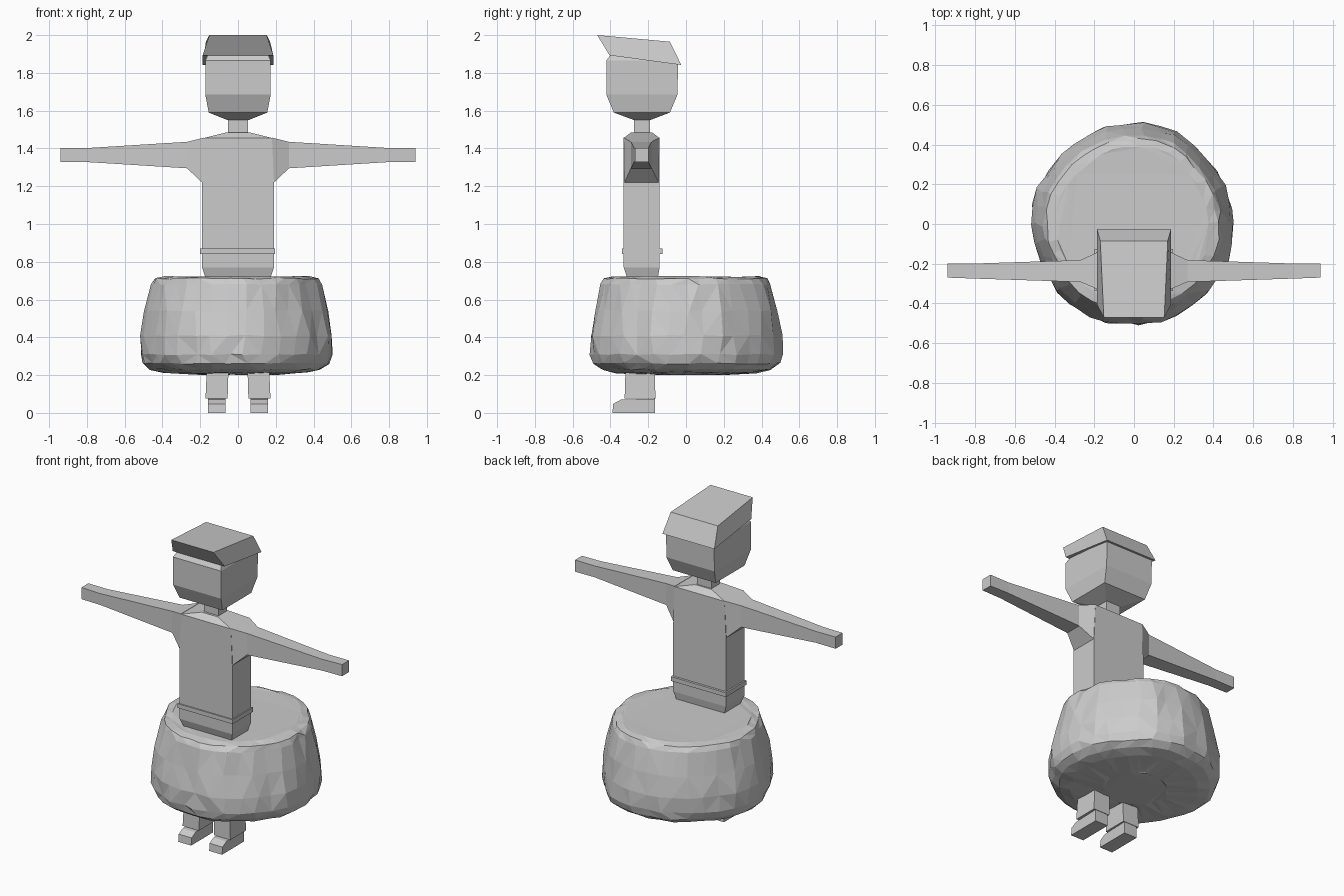
import bpy, bmesh, math, random
from mathutils import Vector

random.seed(4)
if "Cube" in bpy.data.objects:
    bpy.data.objects.remove(bpy.data.objects["Cube"])

grey = bpy.data.materials.new("plain_grey")
grey.use_nodes = True
grey.diffuse_color = (0.6, 0.6, 0.6, 1)
grey.node_tree.nodes["Principled BSDF"].inputs["Base Color"].default_value = (0.6, 0.6, 0.6, 1)


def loft(name, rings):
    """Skin a list of equal-length point rings and cap both ends."""
    bm = bmesh.new()
    rows = [[bm.verts.new(p) for p in ring] for ring in rings]
    for a, b in zip(rows, rows[1:]):
        for i in range(len(a)):
            j = (i + 1) % len(a)
            bm.faces.new((a[i], a[j], b[j], b[i]))
    bm.faces.new(rows[0])
    bm.faces.new(rows[-1])
    bmesh.ops.recalc_face_normals(bm, faces=bm.faces)
    mesh = bpy.data.meshes.new(name)
    bm.to_mesh(mesh)
    bm.free()
    mesh.materials.append(grey)
    obj = bpy.data.objects.new(name, mesh)
    bpy.context.collection.objects.link(obj)
    return obj


def level(z, x0, x1, y0, y1):
    """Horizontal rectangle at height z."""
    return [(x0, y0, z), (x1, y0, z), (x1, y1, z), (x0, y1, z)]


def upright(x, y0, y1, z0, z1):
    """Rectangle facing sideways at position x."""
    return [(x, y0, z0), (x, y1, z0), (x, y1, z1), (x, y0, z1)]


# Torso with sloped shoulders, neck and narrowed hips
loft("torso", [
    level(0.62, -0.10, 0.10, -0.28, -0.18),
    level(0.71, -0.17, 0.17, -0.31, -0.15),
    level(0.77, -0.19, 0.19, -0.33, -0.14),
    level(1.22, -0.19, 0.19, -0.33, -0.14),
    level(1.455, -0.18, 0.18, -0.33, -0.14),
    level(1.485, -0.06, 0.06, -0.29, -0.18)])
loft("neck", [level(z, -0.052, 0.052, -0.275, -0.19) for z in (1.47, 1.56)])
loft("belt", [level(z, -0.2, 0.197, -0.338, -0.125) for z in (0.842, 0.87)])

# Head, with a sloped brow under the cap
loft("head", [
    level(1.55, -0.055, 0.055, -0.275, -0.19),
    level(1.59, -0.155, 0.155, -0.382, -0.085),
    level(1.685, -0.173, 0.173, -0.422, -0.045),
    level(1.865, -0.173, 0.173, -0.422, -0.042),
    level(1.895, -0.16, 0.16, -0.40, -0.08)])

# Slanted cap leaning forward
cap_bottom = [(-0.187, -0.405, 1.893), (0.187, -0.405, 1.893),
              (0.187, -0.025, 1.842), (-0.187, -0.025, 1.842)]
cap_top = [(-0.152, -0.47, 2.0), (0.152, -0.47, 2.0),
           (0.17, -0.085, 1.965), (-0.17, -0.085, 1.965)]
loft("cap", [cap_bottom, cap_top])

# Arms, legs and feet, mirrored
for side, s in (("left", 1), ("right", -1)):
    loft(side + "_arm", [
        upright(s * 0.18, -0.33, -0.14, 1.21, 1.457),
        upright(s * 0.27, -0.292, -0.182, 1.295, 1.435),
        upright(s * 0.80, -0.275, -0.199, 1.328, 1.402),
        upright(s * 0.94, -0.27, -0.199, 1.327, 1.403)])
    loft(side + "_leg", [
        level(0.075, s * 0.055, s * 0.172, -0.325, -0.162),
        level(0.24, s * 0.05, s * 0.165, -0.32, -0.165)])
    shoe = [(-0.39, 0), (-0.165, 0), (-0.165, 0.075), (-0.345, 0.07), (-0.385, 0.048)]
    loft(side + "_foot", [[(s * x, y, z) for y, z in shoe] for x in (0.065, 0.158)])

# Irregular puffy skirt: a bulging drum with creased sides and ragged rim
profile = [(0.2, 0.203), (0.38, 0.213), (0.45, 0.23), (0.49, 0.262), (0.506, 0.31),
           (0.506, 0.41), (0.483, 0.54), (0.448, 0.68), (0.43, 0.712), (0.39, 0.721)]
count = 34
waves = [random.uniform(-0.008, 0.008) for _ in range(count)]
rings = []
for radius, z in profile:
    ring = []
    for i in range(count):
        a = (i + random.uniform(-0.2, 0.2)) * math.tau / count
        r = radius + waves[i] + random.uniform(-0.007, 0.007)
        ring.append((r * math.cos(a) - 0.006, r * math.sin(a),
                     z + random.uniform(-0.004, 0.004)))
    rings.append(ring)
skirt = loft("skirt", rings)
bm = bmesh.new()
bm.from_mesh(skirt.data)
bmesh.ops.triangulate(bm, faces=bm.faces)
bm.to_mesh(skirt.data)
bm.free()
